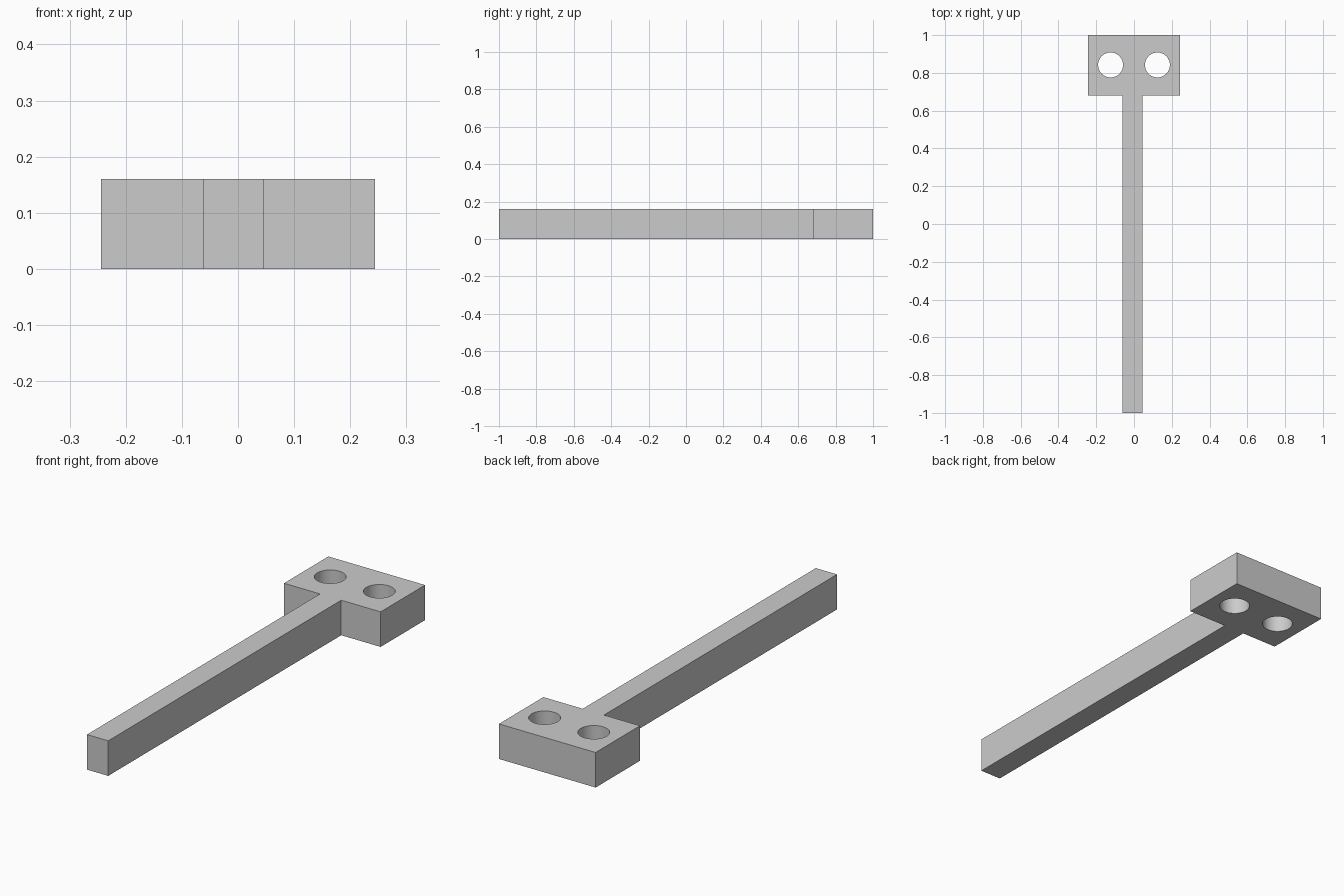
import bpy
import bmesh

cube = bpy.data.objects.get("Cube")
if cube:
    bpy.data.objects.remove(cube, do_unlink=True)

HEIGHT = 0.16

grey = bpy.data.materials.new("plain_grey")
grey.use_nodes = True
colour = (0.6, 0.6, 0.6, 1)
grey.diffuse_color = colour
grey.node_tree.nodes["Principled BSDF"].inputs["Base Color"].default_value = colour


def link(name, bm):
    mesh = bpy.data.meshes.new(name)
    bm.to_mesh(mesh)
    bm.free()
    mesh.materials.append(grey)
    obj = bpy.data.objects.new(name, mesh)
    bpy.context.collection.objects.link(obj)
    return obj


# T-shaped body: offset arm and wide head in one extruded outline
outline = [(-0.062, -1), (0.045, -1), (0.045, 0.68), (0.244, 0.68),
           (0.244, 1), (-0.244, 1), (-0.244, 0.68), (-0.062, 0.68)]
bm = bmesh.new()
face = bm.faces.new([bm.verts.new((x, y, 0)) for x, y in outline])
top = bmesh.ops.extrude_face_region(bm, geom=[face])["geom"]
bmesh.ops.translate(bm, vec=(0, 0, HEIGHT),
                    verts=[v for v in top if isinstance(v, bmesh.types.BMVert)])
bmesh.ops.recalc_face_normals(bm, faces=bm.faces)
body = link("t_bracket", bm)

# Two round through holes in the head
for side, x in (("right", -0.124), ("left", 0.124)):
    bm = bmesh.new()
    bmesh.ops.create_cone(bm, cap_ends=True, segments=64, radius1=0.066,
                          radius2=0.066, depth=HEIGHT * 2)
    bmesh.ops.translate(bm, vec=(x, 0.842, HEIGHT / 2), verts=bm.verts)
    cutter = link(side + "_hole_cutter", bm)
    cutter.hide_render = True
    cutter.hide_set(True)
    cut = body.modifiers.new(side + "_hole", "BOOLEAN")
    cut.operation = "DIFFERENCE"
    cut.solver = "EXACT"
    cut.object = cutter

# Apply the cuts, then smooth the hole walls
bpy.context.view_layer.update()
evaluated = body.evaluated_get(bpy.context.evaluated_depsgraph_get())
mesh = bpy.data.meshes.new_from_object(evaluated)
body.modifiers.clear()
body.data = mesh
for name in ("right_hole_cutter", "left_hole_cutter"):
    bpy.data.objects.remove(bpy.data.objects[name], do_unlink=True)
bpy.ops.object.select_all(action="DESELECT")
body.select_set(True)
bpy.context.view_layer.objects.active = body
bpy.ops.object.shade_smooth_by_angle()
